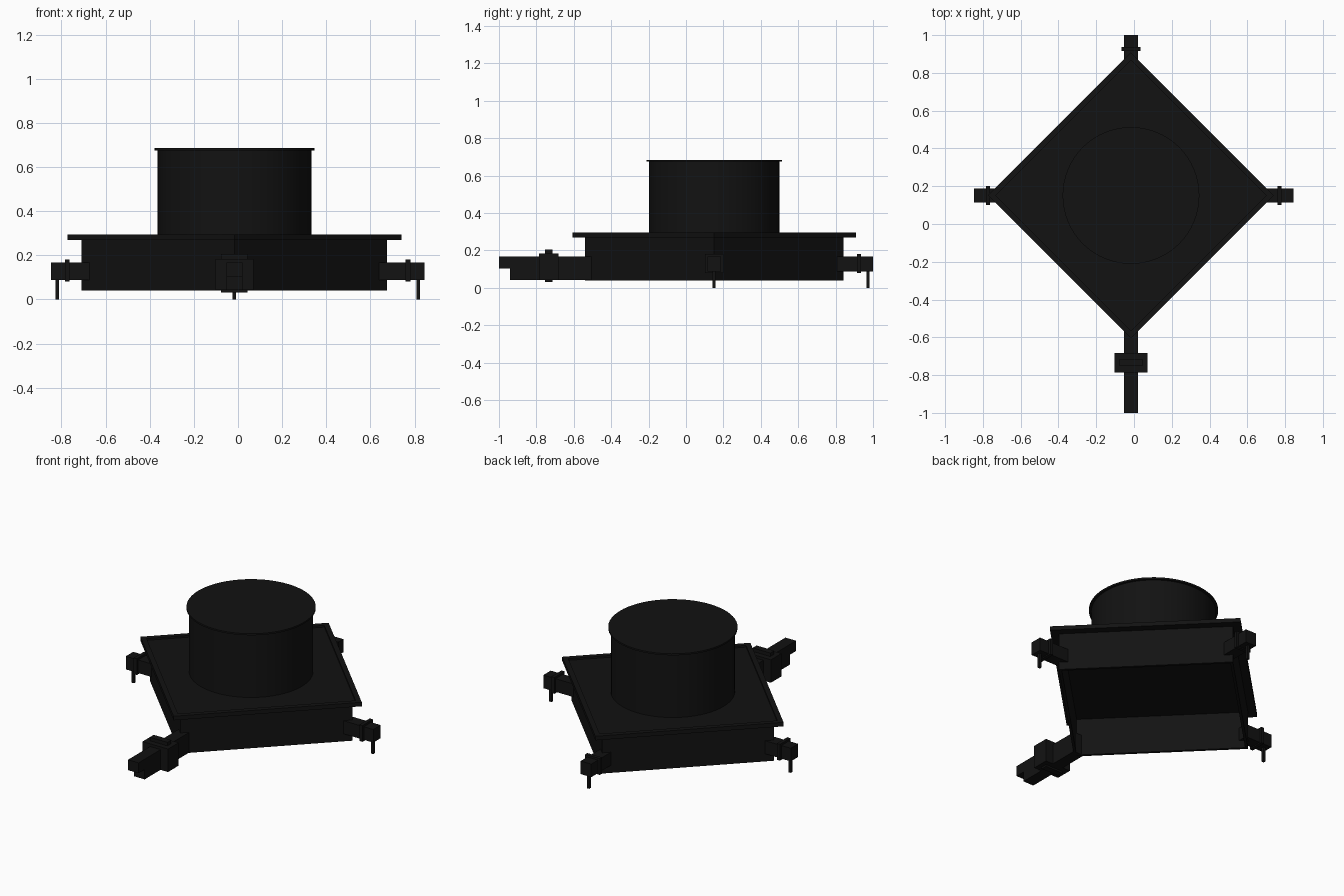
import bpy, bmesh, math
from mathutils import Vector

if "Cube" in bpy.data.objects:
    bpy.data.objects.remove(bpy.data.objects["Cube"])

CX, CY = -0.016, 0.151          # centre of the housing
black = bpy.data.materials.new("black")
black.diffuse_color = (0.006, 0.006, 0.006, 1)
black.use_nodes = True
black.node_tree.nodes["Principled BSDF"].inputs["Base Color"].default_value = black.diffuse_color


def finish(name, bm, smooth=False):
    bmesh.ops.remove_doubles(bm, verts=bm.verts, dist=1e-5)
    bmesh.ops.recalc_face_normals(bm, faces=bm.faces)
    me = bpy.data.meshes.new(name)
    bm.to_mesh(me)
    bm.free()
    ob = bpy.data.objects.new(name, me)
    bpy.context.collection.objects.link(ob)
    me.materials.append(black)
    if smooth:
        bpy.ops.object.select_all(action='DESELECT')
        ob.select_set(True)
        bpy.context.view_layer.objects.active = ob
        bpy.ops.object.shade_smooth_by_angle(angle=math.radians(35))
    return ob


def lathe(name, profile, sides, x=CX, y=CY, smooth=False):
    """Closed (radius, z) profile turned about the vertical axis; 4 sides gives a diamond."""
    bm = bmesh.new()
    rings = []
    for i in range(sides):
        a = 2 * math.pi * i / sides
        rings.append([bm.verts.new((x + r * math.cos(a), y + r * math.sin(a), z)) for r, z in profile])
    n = len(profile)
    for i in range(sides):
        a, b = rings[i], rings[(i + 1) % sides]
        for j in range(n):
            k = (j + 1) % n
            if profile[j][0] == 0 and profile[k][0] == 0:
                continue
            if profile[j][0] == 0:
                bm.faces.new((a[j], b[k], a[k]))
            elif profile[k][0] == 0:
                bm.faces.new((a[j], b[j], a[k]))
            else:
                bm.faces.new((a[j], b[j], b[k], a[k]))
    # merge the duplicate axis points
    return finish(name, bm, smooth)


def box(name, x, y, z):
    bm = bmesh.new()
    bmesh.ops.create_cube(bm, size=1)
    for v in bm.verts:
        v.co = Vector([(lo + hi) / 2 + c * (hi - lo) for c, (lo, hi) in zip(v.co, (x, y, z))])
    return finish(name, bm)


def solid(r, z0, z1):
    return [(0, z0), (r, z0), (r, z1), (0, z1)]


# Square housing, open underneath, with a flanged lid
lathe("housing_walls", [(0.67, 0.04), (0.692, 0.04), (0.692, 0.275), (0.67, 0.275)], 4)
lathe("lid_plate", solid(0.73, 0.27, 0.284), 4)
lathe("lid_rim", [(0.715, 0.27), (0.757, 0.27), (0.757, 0.295), (0.715, 0.295)], 4)

# Round drum with a thin cap
lathe("drum", solid(0.348, 0.275, 0.68), 64, smooth=True)
lathe("drum_cap", solid(0.362, 0.675, 0.685), 64, smooth=True)

# Three short corner arms with collar and foot peg: direction, outer reach
for name, dx, dy, reach in (("left", -1, 0, 0.832), ("right", 1, 0, 0.861), ("back", 0, 1, 0.849)):
    def along(a, b, half):
        """x and y ranges for a piece from a to b along the arm."""
        if dx:
            return tuple(sorted((CX + dx * a, CX + dx * b))), (CY - half, CY + half)
        return (CX - half, CX + half), (CY + a, CY + b)
    box(name + "_arm", *along(0.645, reach, 0.036), (0.087, 0.168))
    box(name + "_collar", *along(reach - 0.085, reach - 0.064, 0.05), (0.08, 0.181))
    box(name + "_peg", *along(reach - 0.036, reach - 0.02, 0.008), (0, 0.09))

# Long front arm: overhanging top bar, lower bar, and a cross-shaped clamp
box("front_arm_top", (CX - 0.036, CX + 0.036), (-1.0, -0.5), (0.103, 0.167))
box("front_arm_bottom", (CX - 0.036, CX + 0.036), (-0.94, -0.5), (0.042, 0.104))
box("front_clamp", (CX - 0.087, CX + 0.087), (-0.785, -0.682), (0.042, 0.184))
box("front_clamp_band", (CX - 0.06, CX + 0.06), (-0.753, -0.715), (0.032, 0.206))
